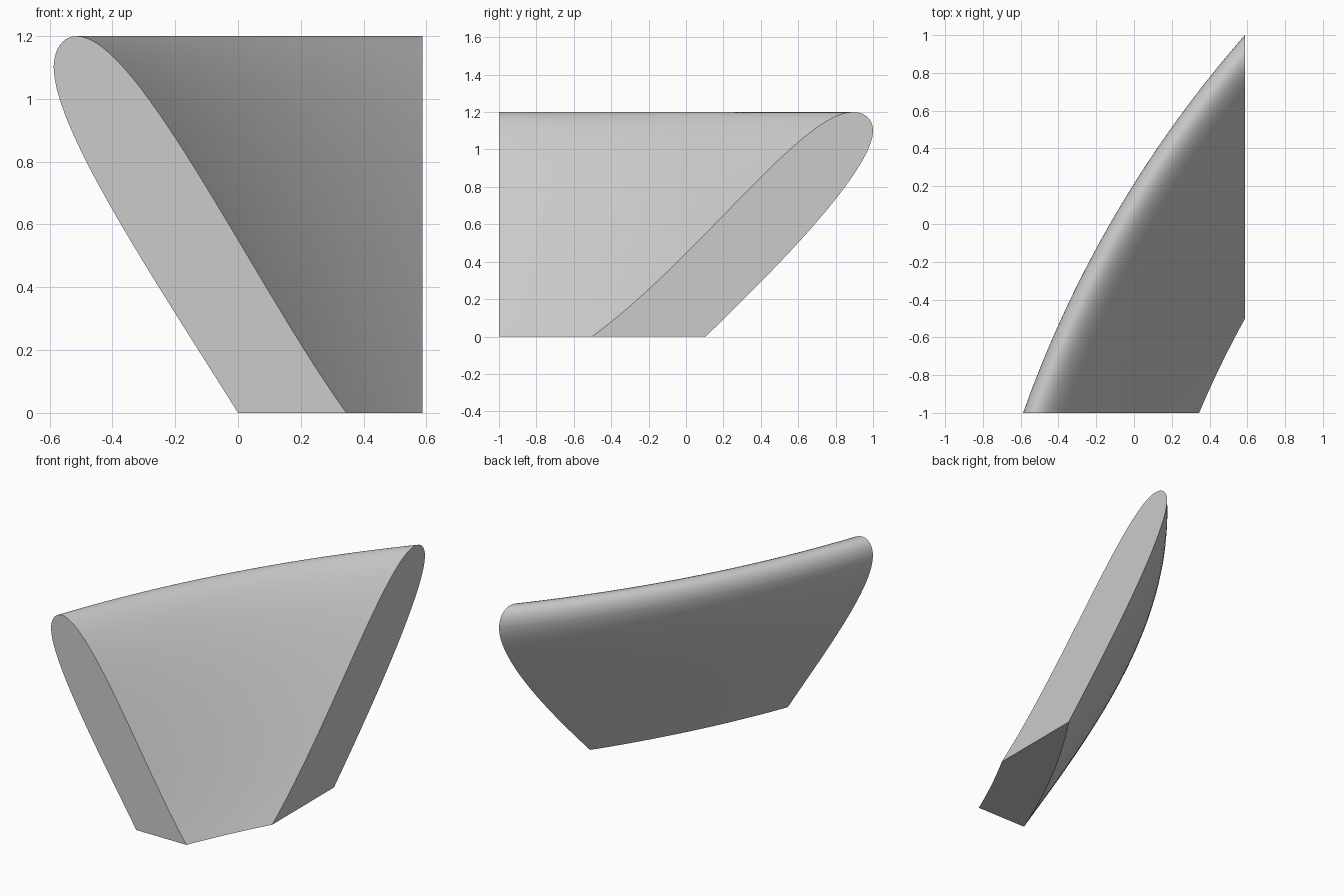
import bpy, bmesh, math
from mathutils import Vector
from mathutils.geometry import interpolate_bezier

cube = bpy.data.objects.get("Cube")
if cube:
    bpy.data.objects.remove(cube, do_unlink=True)

grey = bpy.data.materials.new("plain grey")
grey.use_nodes = True
colour = (0.6, 0.6, 0.6, 1)
grey.diffuse_color = colour
grey.node_tree.nodes["Principled BSDF"].inputs["Base Color"].default_value = colour

# Sweep axis and the two flat planes that cut the ends
AXIS_X, AXIS_Y = 5.2, -3.052
FRONT_Y, SIDE_X = -1.0, 0.587
ARC_STEPS = 48

# Leaning blade section on the front plane: outer face, rounded lip, inner face
bottom_outer, widest = (0, 0), (-0.587, 1.1)
crest, bottom_inner = (-0.513, 1.2), (0.345, 0)
curves = [
    (bottom_outer, (-0.25, 0.40), (-0.587, 0.9), widest, 20),
    (widest, (-0.587, 1.155), (-0.56, 1.2), crest, 14),
    (crest, (-0.32, 1.2), (0.05, 0.41), bottom_inner, 32),
]
section = [Vector(bottom_outer)]
for a, b, c, d, count in curves:
    section += interpolate_bezier(Vector(a), Vector(b), Vector(c), Vector(d), count)[1:]


def arc(x, z):
    """Arc about the axis, from the front plane to the side plane."""
    radius = math.hypot(AXIS_X - x, FRONT_Y - AXIS_Y)
    start = math.acos((AXIS_X - x) / radius)
    end = math.acos((AXIS_X - SIDE_X) / radius)
    for i in range(ARC_STEPS + 1):
        angle = start + (end - start) * i / ARC_STEPS
        yield (AXIS_X - radius * math.cos(angle), AXIS_Y + radius * math.sin(angle), z)


# Curved walls, closed with a flat base and two flat ends
bm = bmesh.new()
rows = [[bm.verts.new(p) for p in arc(s[0], s[1])] for s in section]
for low, high in zip(rows, rows[1:] + rows[:1]):
    for i in range(ARC_STEPS):
        bm.faces.new((low[i], low[i + 1], high[i + 1], high[i]))
bm.faces.new([row[0] for row in rows])
bm.faces.new([row[-1] for row in reversed(rows)])
bmesh.ops.recalc_face_normals(bm, faces=bm.faces[:])

mesh = bpy.data.meshes.new("curved_blade")
bm.to_mesh(mesh)
bm.free()
mesh.materials.append(grey)
blade = bpy.data.objects.new("curved_blade", mesh)
bpy.context.collection.objects.link(blade)

bpy.ops.object.select_all(action="DESELECT")
blade.select_set(True)
bpy.context.view_layer.objects.active = blade
bpy.ops.object.shade_smooth_by_angle(angle=math.radians(30))
